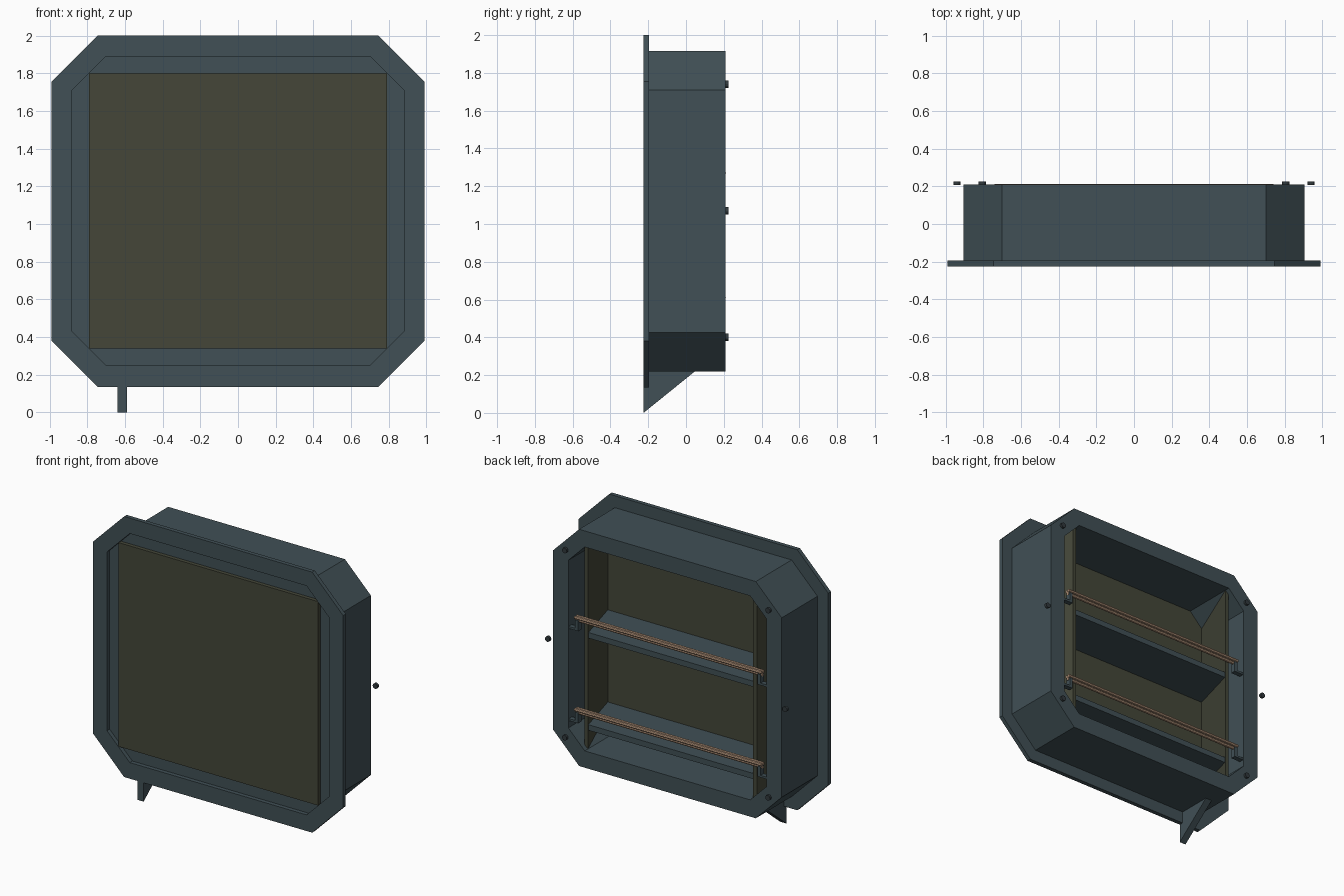
import bpy, bmesh
from math import pi
from mathutils import Matrix, Vector

cube = bpy.data.objects.get("Cube")
if cube:
    bpy.data.objects.remove(cube, do_unlink=True)


def material(name, rgb):
    m = bpy.data.materials.new(name)
    m.use_nodes = True
    m.diffuse_color = (*rgb, 1)
    m.node_tree.nodes["Principled BSDF"].inputs["Base Color"].default_value = (*rgb, 1)
    return m


steel = material("blue grey steel", (0.052, 0.08, 0.092))
olive = material("dark olive", (0.058, 0.062, 0.04))
tan = material("tan rail", (0.5, 0.33, 0.22))
dark = material("dark bolt", (0.03, 0.04, 0.045))


def finish(name, bm, mat):
    bmesh.ops.recalc_face_normals(bm, faces=bm.faces)
    me = bpy.data.meshes.new(name)
    bm.to_mesh(me)
    bm.free()
    me.materials.append(mat)
    ob = bpy.data.objects.new(name, me)
    bpy.context.collection.objects.link(ob)
    return ob


def prism(name, points, offset, mat):
    """Extrude a flat outline along an offset."""
    bm = bmesh.new()
    face = bm.faces.new([bm.verts.new(p) for p in points])
    new = bmesh.ops.extrude_face_region(bm, geom=[face])["geom"]
    bmesh.ops.translate(bm, vec=offset, verts=[v for v in new if isinstance(v, bmesh.types.BMVert)])
    return finish(name, bm, mat)


def box(name, x, y, z, mat):
    pts = [(x[0], y[0], z[0]), (x[1], y[0], z[0]), (x[1], y[0], z[1]), (x[0], y[0], z[1])]
    return prism(name, pts, (0, y[1] - y[0], 0), mat)


def octagon(half, low, high, cut):
    """Rectangle in x and z with cut corners."""
    a, b, c, d = half - cut, half, low + cut, high - cut
    return [(a, low), (b, c), (b, d), (a, high), (-a, high), (-b, d), (-b, c), (-a, low)]


def ring(name, outer, inner, y0, y1, mat):
    bm = bmesh.new()
    loops = [[bm.verts.new((x, y, z)) for x, z in o]
             for o, y in ((outer, y0), (outer, y1), (inner, y1), (inner, y0))]
    for k in range(4):
        p, q = loops[k], loops[(k + 1) % 4]
        for i in range(8):
            j = (i + 1) % 8
            bm.faces.new((p[i], p[j], q[j], q[i]))
    return finish(name, bm, mat)


def cylinder(name, centre, radius, length, axis, mat, sides=12):
    bm = bmesh.new()
    turn = Matrix.Rotation(pi / 2, 4, axis)
    bmesh.ops.create_cone(bm, cap_ends=True, segments=sides, radius1=radius, radius2=radius,
                          depth=length, matrix=Matrix.Translation(Vector(centre)) @ turn)
    return finish(name, bm, mat)


# Housing and front flange
opening = octagon(0.785, 0.34, 1.80, 0.13)
ring("housing", octagon(0.905, 0.22, 1.915, 0.205), opening, -0.195, 0.21, steel)
ring("front_flange", octagon(0.99, 0.135, 2.0, 0.245),
     octagon(0.88, 0.25, 1.89, 0.18), -0.225, -0.195, steel)

# Front panel
box("front_panel", (-0.79, 0.79), (-0.222, -0.193), (0.34, 1.80), olive)

# Tapered side walls
for s, side in ((1, "left"), (-1, "right")):
    wall = [(s * 0.755, -0.195, 0.343), (s * 0.783, -0.195, 0.343),
            (s * 0.683, 0.175, 0.343), (s * 0.655, 0.175, 0.343)]
    prism(side + "_wall", wall, (0, 0, 1.454), olive)

# Shelves, each with a guard rail and end brackets
for name, z in (("upper", 1.17), ("lower", 0.51)):
    shelf = [(-0.76, -0.195, z), (0.76, -0.195, z), (0.66, 0.165, z), (-0.66, 0.165, z)]
    prism(name + "_shelf", shelf, (0, 0, -0.04), steel)
    for i, (y, dz) in enumerate(((0.178, 0.1), (0.2, 0.1), (0.189, 0.08))):
        cylinder(f"{name}_rail_{i + 1}", (0, y, z + dz), 0.011, 1.48, "Y", tan, 8)
    for s, side in ((1, "left"), (-1, "right")):
        box(f"{name}_{side}_bracket", sorted((s * 0.71, s * 0.735)), (0.17, 0.205),
            (z + 0.02, z + 0.085), steel)
        box(f"{name}_{side}_bracket_foot", sorted((s * 0.71, s * 0.786)), (0.17, 0.205),
            (z + 0.01, z + 0.025), steel)

# Bolts on the back
for s, side in ((1, "left"), (-1, "right")):
    for x, z, name in ((0.805, 1.74, "top"), (0.94, 1.07, "middle"), (0.805, 0.4, "bottom")):
        cylinder(f"{side}_{name}_bolt", (s * x, 0.217, z), 0.019, 0.018, "X", dark)

# Support strut under the front edge
strut = [(-0.225, 0), (0.05, 0.222), (-0.195, 0.222), (-0.195, 0.135), (-0.225, 0.135)]
prism("support_strut", [(-0.64, y, z) for y, z in strut], (0.05, 0, 0), steel)
